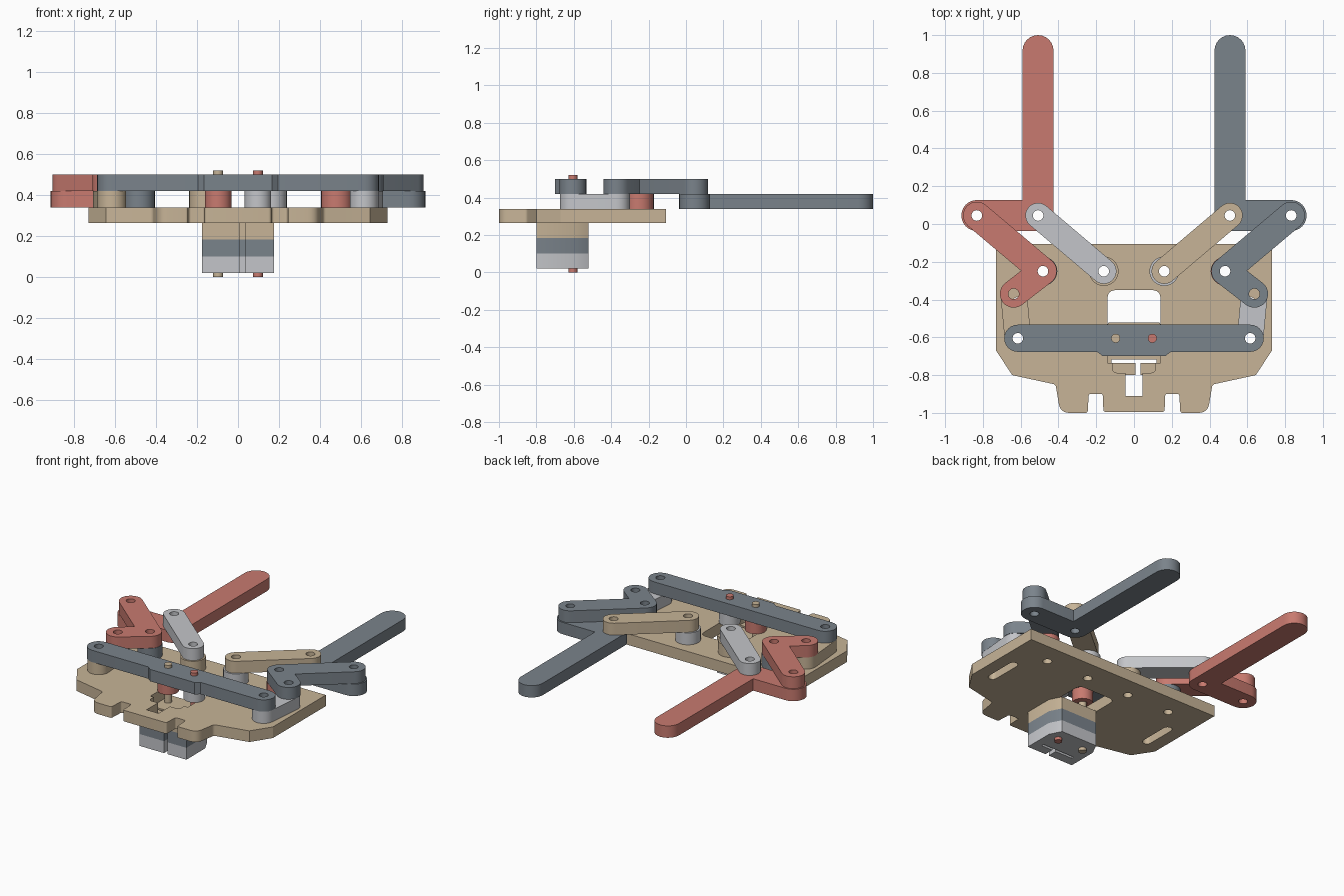
import bpy, bmesh
from math import pi, cos, sin, atan2, tan, radians
from mathutils import Vector

cube = bpy.data.objects.get("Cube")
if cube:
    bpy.data.objects.remove(cube)


def material(name, rgb):
    m = bpy.data.materials.new(name)
    m.use_nodes = True
    m.diffuse_color = (*rgb, 1)
    m.node_tree.nodes["Principled BSDF"].inputs["Base Color"].default_value = (*rgb, 1)
    return m


TAN = material("tan", (0.57, 0.455, 0.31))
RED = material("brick red", (0.58, 0.195, 0.16))
DARK = material("slate grey", (0.195, 0.227, 0.258))
LIGHT = material("light grey", (0.55, 0.56, 0.585))

# Layer heights
BASE, DECK, MID, TOP = 0.265, 0.34, 0.42, 0.50
HOLE = 0.028


def arc(c, r, a0, a1, n=12):
    return [(c[0] + r * cos(a0 + (a1 - a0) * i / n), c[1] + r * sin(a0 + (a1 - a0) * i / n))
            for i in range(n + 1)]


def circle(c, r):
    return arc(c, r, 0, 2 * pi, 32)[:-1]


def band(path, r):
    """Outline of a constant-width strip with round ends and round outer bends."""
    pts = [Vector(p) for p in path]
    loop = pts + pts[-2:0:-1]
    out = []
    for i, p in enumerate(loop):
        d0 = p - loop[i - 1]
        d1 = loop[(i + 1) % len(loop)] - p
        a0 = atan2(d0.y, d0.x)
        turn = (atan2(d1.y, d1.x) - a0 + pi) % (2 * pi) - pi
        if abs(abs(turn) - pi) < 1e-3:
            turn = pi
        if turn > 0:
            out += arc(p, r, a0 - pi / 2, a0 - pi / 2 + turn)
        else:
            q = d0.normalized()
            side = Vector((q.y, -q.x))
            out.append(tuple(p + side * r + q * r * tan(turn / 2)))
    return out


def soften(points):
    """Rounds each corner given as (x, y, radius)."""
    out = []
    for i, (x, y, r) in enumerate(points):
        p = Vector((x, y))
        if r == 0:
            out.append((x, y))
            continue
        a = p + (Vector(points[i - 1][:2]) - p).normalized() * r
        b = p + (Vector(points[(i + 1) % len(points)][:2]) - p).normalized() * r
        for k in range(7):
            t = k / 6
            out.append(tuple(a * (1 - t) ** 2 + p * 2 * t * (1 - t) + b * t * t))
    return out


def mirrored(half):
    return half + [(-x, y, r) for x, y, r in reversed(half)]


def slab(name, loops, z0, z1, mat):
    """Extrudes an outline with holes between two heights."""
    cu = bpy.data.curves.new(name, 'CURVE')
    cu.dimensions = '2D'
    cu.fill_mode = 'BOTH'
    cu.extrude = (z1 - z0) / 2
    for loop in loops:
        s = cu.splines.new('POLY')
        s.points.add(len(loop) - 1)
        for pt, (x, y) in zip(s.points, loop):
            pt.co = (x, y, 0, 1)
        s.use_cyclic_u = True
    tmp = bpy.data.objects.new(name + "_profile", cu)
    me = bpy.data.meshes.new_from_object(tmp)
    bpy.data.objects.remove(tmp)
    bpy.data.curves.remove(cu)
    bm = bmesh.new()
    bm.from_mesh(me)
    bmesh.ops.remove_doubles(bm, verts=bm.verts, dist=1e-5)
    bmesh.ops.recalc_face_normals(bm, faces=bm.faces)
    bm.to_mesh(me)
    bm.free()
    me.name = name
    me.materials.clear()
    me.materials.append(mat)
    me.shade_smooth()
    me.set_sharp_from_angle(angle=radians(30))
    ob = bpy.data.objects.new(name, me)
    ob.location.z = (z0 + z1) / 2
    bpy.context.scene.collection.objects.link(ob)
    return ob


# Base plate with notched front, central window, guide slots and pivot holes
plate = mirrored([(0.162, -0.995, 0.015), (0.165, -0.9, 0.012), (0.24, -0.9, 0.012),
                  (0.245, -1, 0.012), (0.39, -1, 0.05), (0.415, -0.85, 0.015),
                  (0.645, -0.8, 0), (0.73, -0.67, 0), (0.73, -0.107, 0)])
window = mirrored([(0.045, -0.91, 0), (0.045, -0.788, 0), (0.113, -0.788, 0.025),
                   (0.113, -0.735, 0), (0.14, -0.735, 0), (0.14, -0.35, 0.045)])
loops = [soften(plate), soften(window)]
for s in (-1, 1):
    loops.append(band([(s * 0.615, -0.61), (s * 0.615, -0.415)], HOLE))
    loops += [circle((s * x, -0.25), HOLE) for x in (0.16, 0.482)]
slab("base_plate", loops, BASE, DECK, TAN)

# Layered clamp block with a T-shaped relief slit
block = [(0.035, -0.8), (0.175, -0.8), (0.175, -0.6), (0.135, -0.522), (-0.135, -0.522),
         (-0.175, -0.6), (-0.175, -0.8), (0.008, -0.8), (0.008, -0.735), (-0.12, -0.735),
         (-0.12, -0.717), (0.12, -0.717), (0.12, -0.735), (0.035, -0.735)]
for name, z0, z1, mat in (("lower", 0.02, 0.1, LIGHT), ("middle", 0.1, 0.183, DARK),
                          ("upper", 0.183, BASE, TAN)):
    slab("clamp_block_" + name, [block], z0, z1, mat)

# Cross bar with a wider middle at the front
bar = [p for p in arc((0.615, -0.605), 0.072, -pi / 2, pi / 2)]
bar += arc((-0.615, -0.605), 0.072, pi / 2, 3 * pi / 2)
bar += [(-0.195, -0.677), (-0.165, -0.7), (0.165, -0.7), (0.195, -0.677)]
slab("cross_bar", [bar] + [circle((s * 0.615, -0.605), HOLE) for s in (-1, 1)], MID, TOP, DARK)

# Linkage on each side: side sign, then the colour of every part
sides = (("right", -1, RED, LIGHT, TAN, TAN, DARK, RED, TAN),
         ("left", 1, DARK, TAN, LIGHT, LIGHT, RED, LIGHT, RED))
for side, s, main, link, drag, inner, outer, collar, pin in sides:
    def part(name, path, r, z0, z1, mat):
        path = [(s * x, y) for x, y in path]
        outline = band(path, r) if len(path) > 1 else circle(path[0], r)
        holes = [circle(p, HOLE) for p in path if p[1] < 0.5]
        slab(side + "_" + name, [outline] + holes, z0, z1, mat)

    finger, tip, elbow = (0.508, 0.045), (0.508, 0.918), (0.832, 0.045)
    crank, heel, drive, root = (0.482, -0.25), (0.637, -0.37), (0.615, -0.605), (0.16, -0.25)
    part("gripper_finger", [elbow, finger, tip], 0.082, DECK, MID, main)
    part("bell_crank", [elbow, crank, heel], 0.073, MID, TOP, main)
    part("parallel_link", [finger, root], 0.067, MID, TOP, link)
    part("drag_link", [heel, drive], 0.07, DECK, MID, drag)
    part("inner_spacer", [root], 0.078, DECK, MID, inner)
    part("outer_spacer", [crank], 0.076, DECK, MID, outer)
    part("pin_collar", [(0.097, -0.605)], 0.065, DECK, MID, collar)
    slab(side + "_pin", [circle((s * 0.097, -0.605), 0.024)], 0, 0.52, pin)
